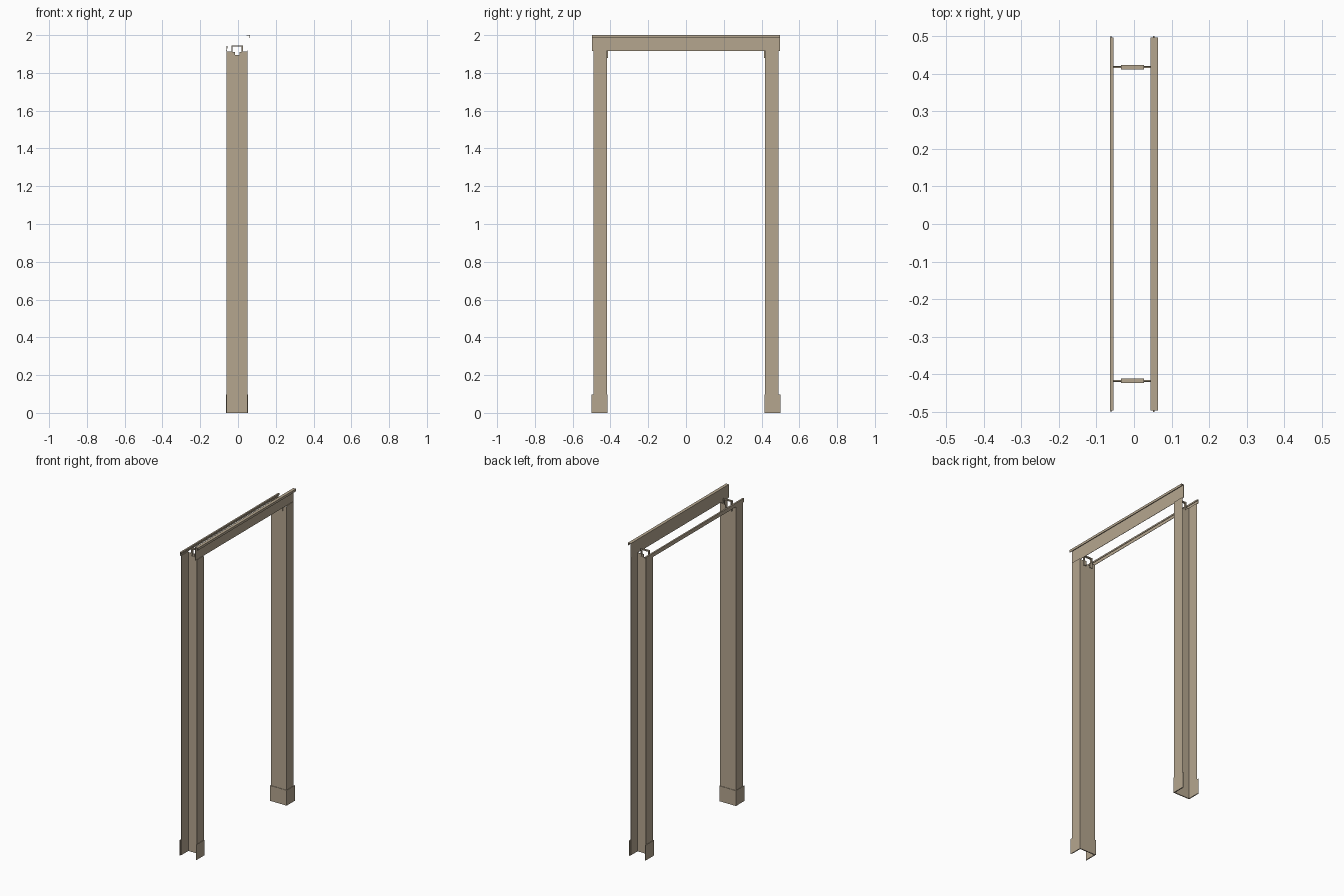
import bpy, bmesh

if "Cube" in bpy.data.objects:
    bpy.data.objects.remove(bpy.data.objects["Cube"])

steel = bpy.data.materials.new("tan_painted_steel")
steel.diffuse_color = (0.46, 0.38, 0.275, 1)
steel.use_nodes = True
steel.node_tree.nodes["Principled BSDF"].inputs["Base Color"].default_value = steel.diffuse_color
T = 0.003  # sheet thickness


def finish(name, bm):
    bmesh.ops.recalc_face_normals(bm, faces=bm.faces)
    me = bpy.data.meshes.new(name)
    bm.to_mesh(me)
    bm.free()
    me.materials.append(steel)
    ob = bpy.data.objects.new(name, me)
    bpy.context.collection.objects.link(ob)
    return ob


def folded_sheet(name, path, start, end, place, t=T):
    """Open 2D path thickened to its left by t and swept from start to end."""
    from mathutils import Vector
    pts = [Vector(p) for p in path]
    offs = []
    for i, p in enumerate(pts):
        ns = []
        for a, b in ((i - 1, i), (i, i + 1)):
            if a >= 0 and b < len(pts):
                d = (pts[b] - pts[a]).normalized()
                ns.append(Vector((-d.y, d.x)))
        n = sum(ns, Vector((0, 0)))
        n.normalize()
        offs.append(p + n * (t / n.dot(ns[0])))
    bm = bmesh.new()
    rings = [[[bm.verts.new(place(p.x, p.y, s)) for p in line] for line in (pts, offs)]
             for s in (start, end)]
    (a, b), (c, d) = rings
    for i in range(len(pts) - 1):
        for q in ((a[i], a[i+1], c[i+1], c[i]), (b[i], b[i+1], d[i+1], d[i]),
                  (a[i], a[i+1], b[i+1], b[i]), (c[i], c[i+1], d[i+1], d[i])):
            bm.faces.new(q)
    for i in (0, -1):
        bm.faces.new((a[i], b[i], d[i], c[i]))
    return finish(name, bm)


def box(name, x, y, z):
    bm = bmesh.new()
    bmesh.ops.create_cube(bm, size=1)
    for v in bm.verts:
        v.co = [(r[0] + r[1]) / 2 + c * (r[1] - r[0]) for r, c in zip((x, y, z), v.co)]
    return finish(name, bm)


for side, s in (("front", -1), ("back", 1)):
    upright = lambda x, y, z, s=s: (x, s * y, z)
    # jamb: channel open to the outside
    folded_sheet(side + "_jamb_channel",
                 [(-0.060, 0.490), (-0.060, 0.418), (0.051, 0.418), (0.051, 0.490)],
                 0.0, 1.895, upright)
    # shoulders beside the notch at the top of the web
    for n, x0, x1 in (("left", -0.060, -0.033), ("right", 0.025, 0.051)):
        box(f"{side}_{n}_web_shoulder", (x0, x1),
            sorted((s * 0.418, s * 0.421)), (1.895, 1.912))
    for n, x0, x1 in (("left", -0.060, -0.057), ("right", 0.048, 0.051)):
        box(f"{side}_{n}_flange_top", (x0, x1),
            sorted((s * 0.421, s * 0.490)), (1.895, 1.918))
    # foot sleeve around the jamb
    folded_sheet(side + "_foot_sleeve",
                 [(-0.063, 0.500), (-0.063, 0.415), (0.054, 0.415), (0.054, 0.500)],
                 0.0, 0.098, upright)
    # strap bridging the notch, with fixing lugs on the web
    folded_sheet(side + "_strap",
                 [(0.026, 1.90), (0.026, 1.946), (-0.035, 1.946), (-0.035, 1.90)],
                 s * 0.412, s * 0.424, lambda x, z, y: (x, y, z), 0.007)
    for n, x in (("left", -0.026), ("right", 0.017)):
        box(f"{side}_{n}_strap_lug", (x - 0.009, x + 0.009),
            sorted((s * 0.412, s * 0.418)), (1.88, 1.91))

along = lambda x, z, y: (x, y, z)
# deep header with an outward drip lip
folded_sheet("header_plate",
             [(0.046, 1.915), (0.046, 1.998), (0.062, 1.998), (0.062, 1.985)],
             -0.497, 0.497, along, 0.002)
# slim rail on the opposite side
folded_sheet("slim_rail",
             [(-0.062, 1.916), (-0.062, 1.938), (-0.056, 1.938), (-0.056, 1.930)],
             -0.497, 0.497, along, 0.002)
# top edge trim of the header
box("header_top_edge", (0.060, 0.063), (-0.497, 0.497), (1.985, 2.0))
